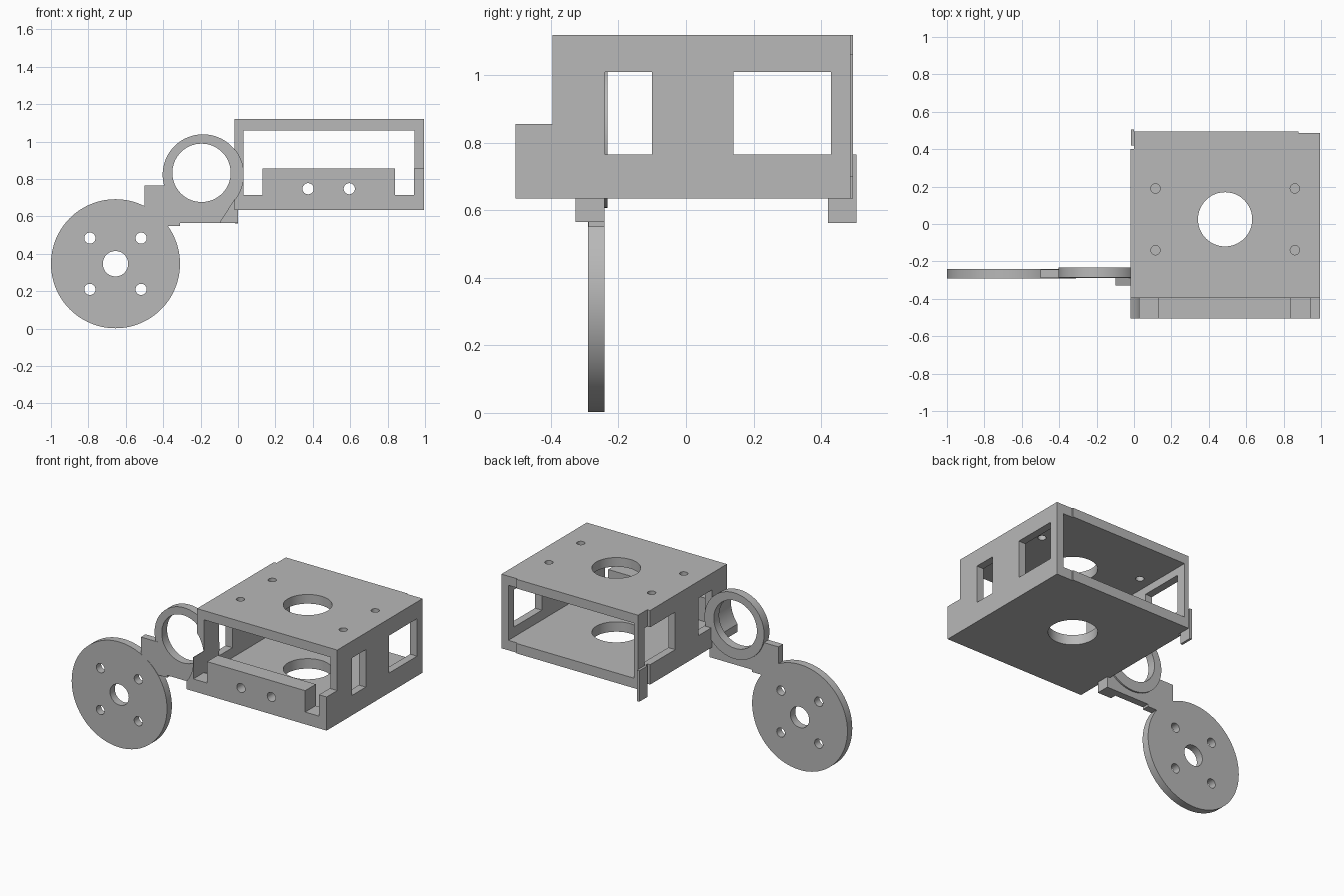
import bpy, bmesh, math
from mathutils import Matrix, Vector

cube = bpy.data.objects.get("Cube")
if cube:
    bpy.data.objects.remove(cube, do_unlink=True)

grey = bpy.data.materials.new("plain_grey")
grey.use_nodes = True
colour = (0.48, 0.48, 0.48, 1)
grey.diffuse_color = colour
grey.node_tree.nodes["Principled BSDF"].inputs["Base Color"].default_value = colour


def finish(name, bm):
    bmesh.ops.recalc_face_normals(bm, faces=bm.faces)
    mesh = bpy.data.meshes.new(name)
    bm.to_mesh(mesh)
    bm.free()
    mesh.materials.append(grey)
    obj = bpy.data.objects.new(name, mesh)
    bpy.context.collection.objects.link(obj)
    return obj


def prism(name, points, axis, start, end):
    """Extrude a 2D outline along x (outline y,z), y (x,z) or z (x,y)."""
    def place(p, d):
        v = list(p)
        v.insert(axis, d)
        return Vector(v)
    bm = bmesh.new()
    face = bm.faces.new([bm.verts.new(place(p, start)) for p in points])
    out = bmesh.ops.extrude_face_region(bm, geom=[face])
    verts = [g for g in out["geom"] if isinstance(g, bmesh.types.BMVert)]
    bmesh.ops.translate(bm, verts=verts, vec=place((0, 0), end - start))
    return finish(name, bm)


def box(name, x, y, z):
    return prism(name, [(x[0], y[0]), (x[1], y[0]), (x[1], y[1]), (x[0], y[1])], 2, *z)


def disc(name, centre, radius, axis, start, end, sides=48):
    pts = [(centre[0] + radius * math.cos(2 * math.pi * i / sides),
            centre[1] + radius * math.sin(2 * math.pi * i / sides)) for i in range(sides)]
    return prism(name, pts, axis, start, end)


def combine(target, other, operation="DIFFERENCE"):
    mod = target.modifiers.new("combine", "BOOLEAN")
    mod.operation = operation
    mod.solver = "EXACT"
    mod.object = other
    bpy.context.view_layer.objects.active = target
    bpy.ops.object.modifier_apply(modifier=mod.name)
    bpy.data.objects.remove(other, do_unlink=True)


def smooth(obj):
    bpy.ops.object.select_all(action="DESELECT")
    obj.select_set(True)
    bpy.context.view_layer.objects.active = obj
    bpy.ops.object.shade_smooth_by_angle(angle=math.radians(30))


LEFT, RIGHT, FRONT, BACK = -0.02, 0.995, -0.505, 0.495
BASE, TOP, LIP_Y, LIP_Z = 0.635, 1.12, -0.395, 0.855

# Chassis: stepped block, hollowed from the back
chassis = prism("chassis", [(FRONT, BASE), (BACK, BASE), (BACK, TOP), (LIP_Y, TOP),
                            (LIP_Y, LIP_Z), (FRONT, LIP_Z)], 0, LEFT, RIGHT)
combine(chassis, box("cut", (0.03, 0.945), (LIP_Y, 0.7), (0.7, 1.06)))
combine(chassis, box("cut", (0.03, 0.945), (-0.45, -0.3), (LIP_Z, 1.06)))

# Notches beside the front bar
for x in ((0.03, 0.13), (0.84, 0.94)):
    combine(chassis, box("cut", x, (-0.6, -0.39), (0.715, 0.95)))

# Side windows through both walls
for y in ((-0.24, -0.10), (0.14, 0.43)):
    combine(chassis, box("cut", (-0.2, 1.2), y, (0.765, 1.01)))

# Recessed rear corners
combine(chassis, box("cut", (-0.1, 0), (0.4, 0.7), (0.5, 1.3)))
combine(chassis, box("cut", (0.88, 1.2), (0.487, 0.7), (0.5, 1.3)))

# Large opening through both plates, screw holes in the top plate and front bar
combine(chassis, disc("cut", (0.487, 0.025), 0.145, 2, 0.5, 1.3))
for x in (0.115, 0.86):
    for y in (0.19, -0.14):
        combine(chassis, disc("cut", (x, y), 0.025, 2, 1.0, 1.3, 24))
for x in (0.375, 0.595):
    combine(chassis, disc("cut", (x, 0.748), 0.03, 1, -0.7, -0.3, 24))

# Round clearance in the wall in front of the ring
RING = (-0.187, 0.823)
combine(chassis, disc("cut", RING, 0.216, 1, -0.7, -0.285, 64))
smooth(chassis)

# Rear tab hanging from the side wall
box("rear_tab", (-0.016, 0.0), (0.42, 0.505), (0.562, 0.765))

# Bracket: ring joined to the arm
bracket = disc("ring_bracket", RING, 0.216, 1, -0.287, -0.232, 64)
arm = prism("arm", [(-0.6, 0.5), (-0.5, 0.62), (-0.5, 0.765), (-0.38, 0.765), (-0.3, 0.83),
                    (-0.1, 0.75), (0, 0.69), (0, 0.565), (-0.31, 0.565), (-0.31, 0.55),
                    (-0.4, 0.55)], 1, -0.289, -0.242)
combine(bracket, arm, "UNION")
combine(bracket, disc("cut", (-0.195, 0.833), 0.156, 1, -0.5, 0, 64))
smooth(bracket)

# Gusset under the chassis wall
prism("gusset", [(-0.1, 0.565), (0, 0.565), (0, 0.7), (-0.02, 0.69)], 1, -0.328, -0.245)

# Round mounting plate with centre bore and four holes
HUB = (-0.655, 0.347)
plate = disc("round_plate", HUB, 0.345, 1, -0.291, -0.241, 96)
combine(plate, disc("cut", HUB, 0.068, 1, -0.5, 0))
for sx in (-1, 1):
    for sz in (-1, 1):
        hole = (HUB[0] + sx * 0.137, HUB[1] + sz * 0.137)
        combine(plate, disc("cut", hole, 0.03, 1, -0.5, 0, 24))
smooth(plate)
